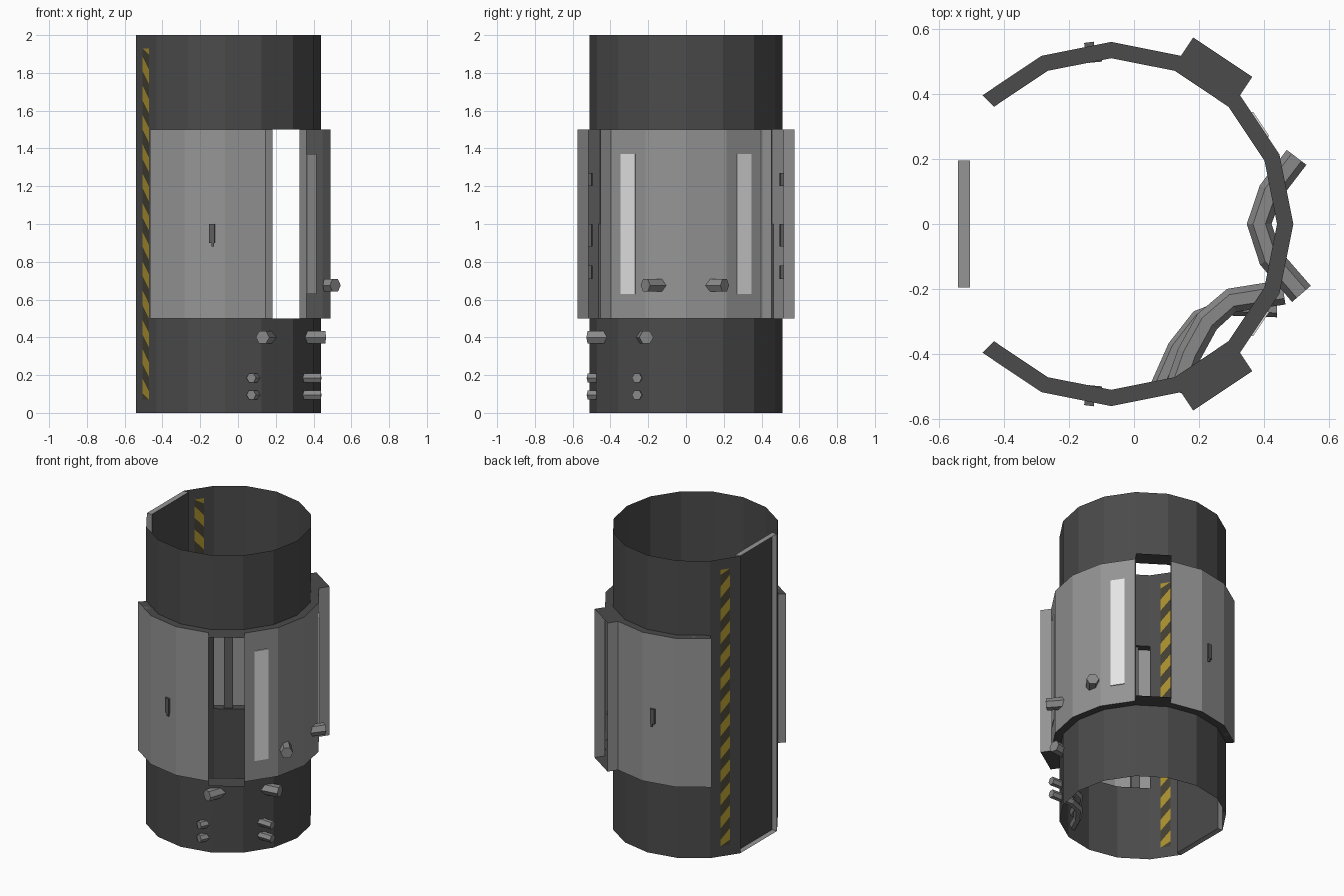
import bpy, math
from mathutils import Vector

if "Cube" in bpy.data.objects:
    bpy.data.objects.remove(bpy.data.objects["Cube"])

CX = -0.07            # axis of the tube
R_IN, R_OUT = 0.51, 0.56
STEP = 22.5           # 16-sided plan


def mat(name, *c):
    m = bpy.data.materials.new(name)
    m.diffuse_color = (*c, 1)
    m.use_nodes = True
    m.node_tree.nodes["Principled BSDF"].inputs["Base Color"].default_value = m.diffuse_color
    return m


DARK = mat("dark shell", .07, .07, .07)
GREY = mat("grey panel", .3, .3, .3)
LIGHT = mat("light strip", .78, .78, .78)
YELLOW = mat("hazard yellow", .37, .26, .025)
BLACK = mat("hazard black", .055, .05, .03)
METAL = mat("pipe metal", .25, .25, .25)
TRIM = mat("dark trim", .11, .11, .11)


def obj(name, verts, faces, mats, idx=None):
    me = bpy.data.meshes.new(name)
    me.from_pydata([tuple(v) for v in verts], [], faces)
    for m in mats:
        me.materials.append(m)
    if idx:
        for p, i in zip(me.polygons, idx):
            p.material_index = i
    ob = bpy.data.objects.new(name, me)
    bpy.context.collection.objects.link(ob)
    return ob


def quads(name, polys, mats, idx=None):
    """Object from a list of separate polygons."""
    vs, fs = [], []
    for p in polys:
        fs.append(list(range(len(vs), len(vs) + len(p))))
        vs += p
    return obj(name, vs, fs, mats, idx)


def pol(a, r, z):
    a = math.radians(a)
    return Vector((CX + r * math.cos(a), r * math.sin(a), z))


def wall(p, q, z0, z1):
    """Upright quad over the plan line p-q."""
    return [Vector((p.x, p.y, z0)), Vector((q.x, q.y, z0)),
            Vector((q.x, q.y, z1)), Vector((p.x, p.y, z1))]


def shell(a0, a1, r, z0, z1):
    n = round((a1 - a0) / STEP)
    return [wall(pol(a0 + i * STEP, r, 0), pol(a0 + (i + 1) * STEP, r, 0), z0, z1) for i in range(n)]


def frame(a, r):
    """Centre, tangent and normal of the facet at angle a."""
    c = pol(a, r, 0)
    t = math.radians(a)
    return c, Vector((-math.sin(t), math.cos(t), 0)), Vector((math.cos(t), math.sin(t), 0))


def box(name, a, r, w, d, z0, z1, m):
    """Box lying on a facet: w along it, d through it, centred at radius r."""
    c, t, n = frame(a, r)
    vs = [c + t * (sx * w / 2) + n * (sy * d / 2) + Vector((0, 0, z))
          for z in (z0, z1) for sx, sy in ((-1, -1), (-1, 1), (1, 1), (1, -1))]
    return obj(name, vs, [(0, 1, 2, 3), (7, 6, 5, 4), (0, 4, 5, 1), (1, 5, 6, 2),
                          (2, 6, 7, 3), (3, 7, 4, 0)], [m])


def pipe(name, pts, z, r, m):
    """Six-sided pipe along a level path."""
    pts = [Vector((x, y, z)) for x, y in pts]
    vs, fs = [], []
    for i, p in enumerate(pts):
        d = (pts[min(i + 1, len(pts) - 1)] - pts[max(i - 1, 0)]).normalized()
        s = Vector((d.y, -d.x, 0))
        for k in range(6):
            a = k * math.pi / 3
            vs.append(p + s * (r * math.cos(a)) + Vector((0, 0, r * math.sin(a))))
    for i in range(len(pts) - 1):
        for k in range(6):
            l = (k + 1) % 6
            fs.append((i * 6 + k, i * 6 + l, i * 6 + 6 + l, i * 6 + 6 + k))
    fs += [tuple(range(5, -1, -1)), tuple(range(len(vs) - 6, len(vs)))]
    return obj(name, vs, fs, [m])


# Tube: closed below and above, only rear facets in the middle band
quads("lower_tube", shell(-157.5, 157.5, R_IN, 0, .5), [DARK])
quads("upper_tube", shell(-157.5, 157.5, R_IN, 1.5, 2), [DARK])
for side, a in (("front", -157.5), ("back", 135)):
    quads(side + "_tube_side", shell(a, a + STEP, R_IN, .5, 1.5), [DARK])

# Recessed tray on the -x side
x0, x1, h = -.541, -.505, .195
a, b, c, d = Vector((x0, h, 0)), Vector((x1, h, 0)), Vector((x1, -h, 0)), Vector((x0, -h, 0))
up = Vector((0, 0, 2))
quads("rear_recess", [wall(b, c, 0, 2), wall(a, b, 0, 2), wall(c, d, 0, 2),
                      [d, c, b, a], [a + up, b + up, c + up, d + up]],
      [DARK, GREY], [0, 1, 1, 1, 1])

# Middle collar, open on the two window facets
polys, idx = [], []
for i in range(-6, 6):
    a0, a1 = i * STEP, (i + 1) * STEP
    if i not in (-3, 2):
        polys.append(wall(pol(a0, R_OUT, 0), pol(a1, R_OUT, 0), .5, 1.5))
        idx.append(0)
    for z in (.5, 1.5):
        q = [pol(a0, R_IN, z), pol(a0, R_OUT, z), pol(a1, R_OUT, z), pol(a1, R_IN, z)]
        polys.append(q if z > 1 else q[::-1])
        idx.append(1)
for a in (-135, 135):
    polys.append(wall(pol(a, R_IN, 0), pol(a, R_OUT, 0), .5, 1.5))
    idx.append(0)
quads("collar", polys, [GREY, DARK], idx)

for side, s in (("front", -1), ("back", 1)):
    # Projecting window surround
    _, _, n = frame(s * 56.25, 0)
    p, q = pol(s * 45, R_OUT, 0), pol(s * 67.5, R_OUT, 0)
    po, qo = p + n * .068, q + n * .068
    lift = lambda z: [v + Vector((0, 0, z)) for v in (p, po, qo, q)]
    quads(side + "_window_surround",
          [wall(p, po, .5, 1.5), wall(qo, q, .5, 1.5), lift(.5), lift(1.5)],
          [GREY, DARK], [0, 0, 1, 1])

    # Light strip
    box(side + "_light_strip", s * 33.75, .5505, .09, .008, .63, 1.37, LIGHT)

    # Door handle, its inner latch and the locking rod
    box(side + "_handle", s * 97, .556, .03, .014, .9, 1.0, TRIM)
    box(side + "_handle_tip", s * 96.5, .556, .012, .014, .88, .9, TRIM)
    for k, (z0, z1) in enumerate(((.71, .78), (.88, 1.0), (1.2, 1.27))):
        box(f"{side}_latch_{k}", s * 95.5, .525, .04, .05, z0, z1, TRIM)
    box(side + "_rod_lower", s * 125, .53, .055, .03, .5, 1.0, TRIM)
    box(side + "_rod_upper", s * 125, .53, .035, .03, 1.0, 1.5, TRIM)

    # Hazard strip, inside and outside of the tube facet
    cen, t, n = frame(s * 146.25, R_IN * math.cos(math.radians(STEP / 2)))
    t = t * s
    lo, hi, count, w, slope = .07, 1.93, 24, .031, .07
    pitch = (hi - lo) / count
    polys, idx = [], []
    clamp = lambda z: Vector((0, 0, min(max(z, lo), hi)))
    for off in (.003, -.003):
        for k in range(-1, count + 1):
            z0 = lo + k * pitch
            z1 = z0 + pitch
            polys.append([cen + n * off + t * x + clamp(z) for x, z in (
                (-w, z0 - slope / 2), (w, z0 + slope / 2),
                (w, z1 + slope / 2), (-w, z1 - slope / 2))])
            idx.append(k % 2)
    quads(side + "_hazard_strip", polys, [YELLOW, BLACK], idx)

# Bent pipes passing through the wall
pipe("upper_pipe", [(.50, .205), (.42, .1), (.385, 0), (.42, -.105), (.515, -.215)], .675, .038, METAL)
pipe("middle_pipe", [(.13, -.515), (.17, -.4), (.225, -.3), (.3, -.235), (.46, -.21)], .4, .038, METAL)
for k, z in enumerate((.095, .185)):
    pipe(f"small_pipe_{k}", [(.07, -.515), (.13, -.38), (.2, -.29), (.29, -.255), (.44, -.26)],
         z, .027, METAL)
